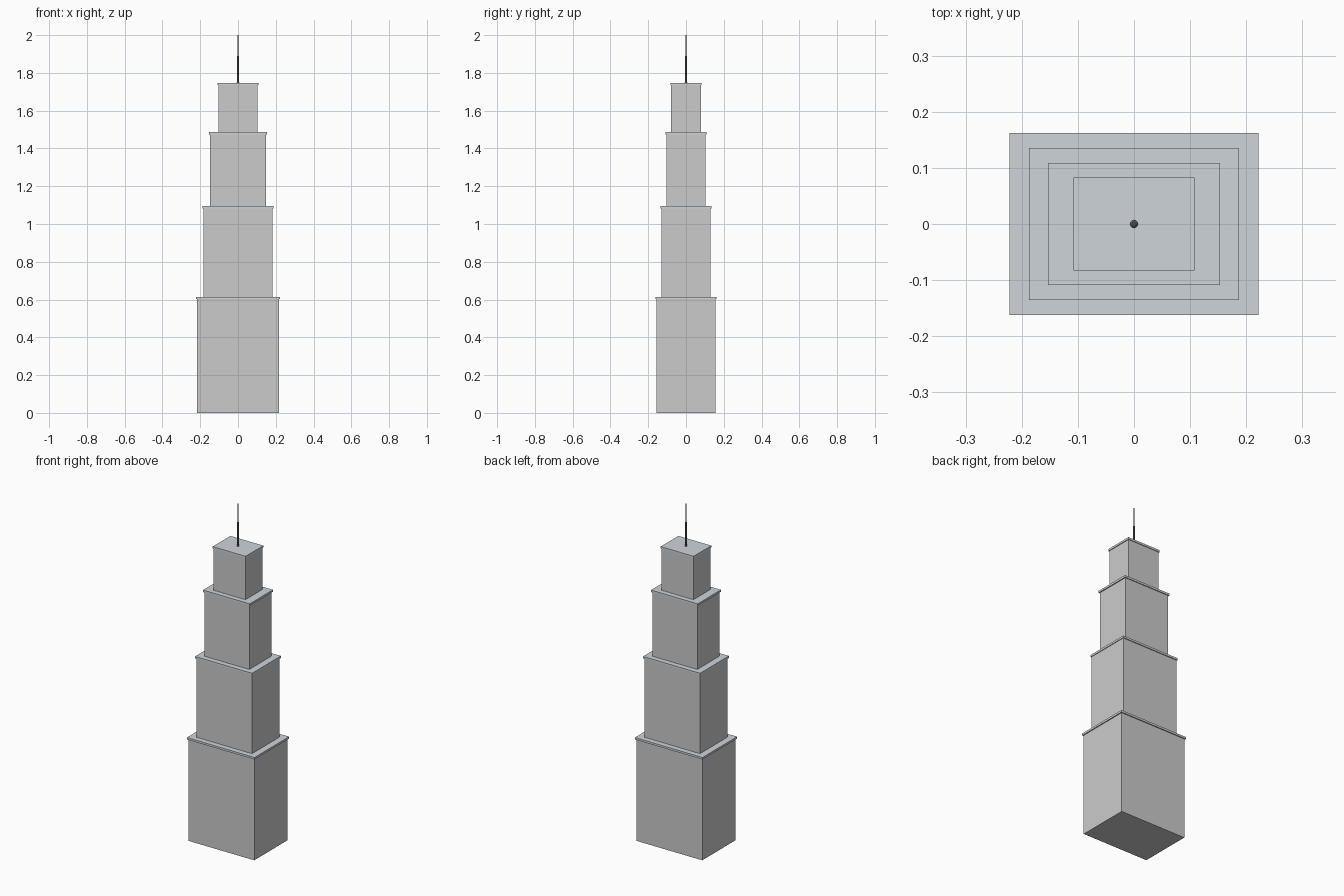
import bpy

if "Cube" in bpy.data.objects:
    bpy.data.objects.remove(bpy.data.objects["Cube"])


def material(name, color):
    m = bpy.data.materials.new(name)
    m.diffuse_color = color
    m.use_nodes = True
    m.node_tree.nodes["Principled BSDF"].inputs["Base Color"].default_value = m.diffuse_color
    return m


roof_mat = material("pale_roof", (0.62, 0.66, 0.70, 1))
mast_mat = material("dark_metal", (0.12, 0.13, 0.14, 1))


def box(name, hx, hy, z0, z1, mat=None):
    bpy.ops.mesh.primitive_cube_add(size=1, location=(0, 0, (z0 + z1) / 2))
    o = bpy.context.object
    o.name = name
    o.scale = (2 * hx, 2 * hy, z1 - z0)
    bpy.ops.object.transform_apply(location=False, rotation=False, scale=True)
    if mat:
        o.data.materials.append(mat)


def rod(name, r, z0, z1):
    bpy.ops.mesh.primitive_cylinder_add(vertices=16, radius=r, depth=z1 - z0,
                                        location=(0, 0, (z0 + z1) / 2))
    o = bpy.context.object
    o.name = name
    o.data.materials.append(mast_mat)
    bpy.ops.object.shade_smooth_by_angle()


# Stepped tiers: body half sizes, roof slab half sizes, top height
tiers = [
    (0.216, 0.156, 0.222, 0.162, 0.614),
    (0.183, 0.130, 0.187, 0.135, 1.094),
    (0.147, 0.104, 0.153, 0.109, 1.487),
    (0.104, 0.079, 0.108, 0.083, 1.747),
]
SLAB = 0.012
base = 0.0
for i, (bx, by, rx, ry, top) in enumerate(tiers, 1):
    box(f"tier_{i}", bx, by, base, top - SLAB)
    box(f"roof_slab_{i}", rx, ry, top - SLAB, top, roof_mat)
    base = top

# Antenna: rounded foot, thick lower mast, thin upper mast
bpy.ops.mesh.primitive_uv_sphere_add(segments=16, ring_count=8, radius=0.0068,
                                     location=(0, 0, base + 0.003))
foot = bpy.context.object
foot.name = "antenna_foot"
foot.data.materials.append(mast_mat)
bpy.ops.object.shade_smooth_by_angle()
rod("antenna_lower_mast", 0.0042, base, 1.89)
rod("antenna_upper_mast", 0.0024, 1.89, 2.0)
